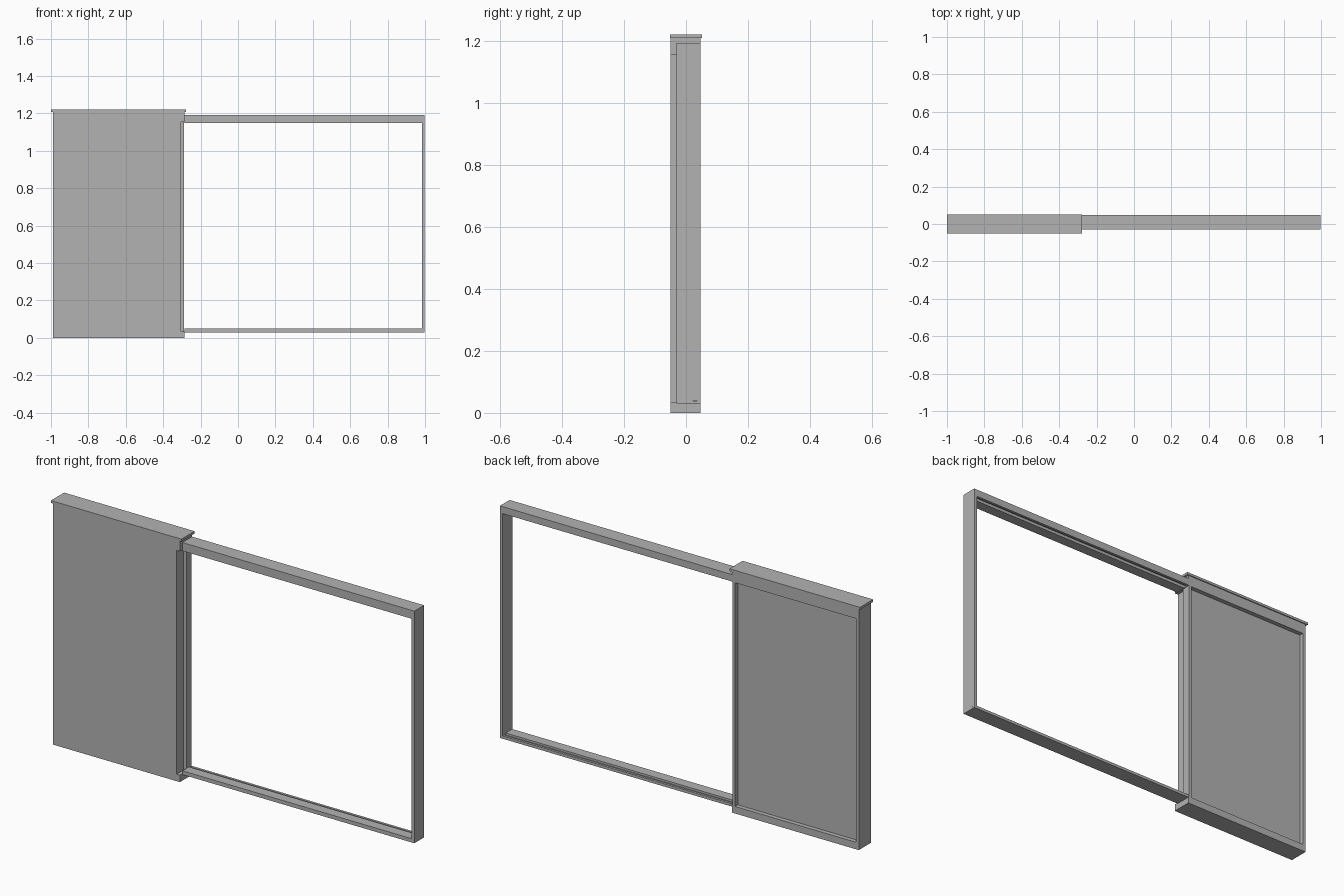
import bpy
import bmesh

cube = bpy.data.objects.get("Cube")
if cube:
    bpy.data.objects.remove(cube, do_unlink=True)

grey = bpy.data.materials.new("plain_grey")
grey.use_nodes = True
colour = (0.45, 0.45, 0.45, 1)
grey.diffuse_color = colour
grey.node_tree.nodes["Principled BSDF"].inputs["Base Color"].default_value = colour


def extrude_x(name, x0, x1, profile):
    """Extrude a closed (y, z) profile along x."""
    bm = bmesh.new()
    face = bm.faces.new([bm.verts.new((x0, y, z)) for y, z in profile])
    ext = bmesh.ops.extrude_face_region(bm, geom=[face])
    moved = [v for v in ext["geom"] if isinstance(v, bmesh.types.BMVert)]
    bmesh.ops.translate(bm, verts=moved, vec=(x1 - x0, 0, 0))
    bmesh.ops.recalc_face_normals(bm, faces=bm.faces)
    mesh = bpy.data.meshes.new(name)
    bm.to_mesh(mesh)
    bm.free()
    mesh.materials.append(grey)
    obj = bpy.data.objects.new(name, mesh)
    bpy.context.collection.objects.link(obj)
    return obj


def box(name, x0, x1, y0, y1, z0, z1):
    return extrude_x(name, x0, x1, [(y0, z0), (y1, z0), (y1, z1), (y0, z1)])


LEFT, RIGHT = -0.99, -0.287     # pocket extents
FRONT, BACK = -0.05, 0.047      # pocket depth
RAIL, HEAD = 0.035, 1.155       # inner edges of pocket rails

# Wall pocket: front board with a shallow recess behind it
box("pocket_board", LEFT, -0.305, FRONT, 0.025, RAIL, HEAD)
box("pocket_bottom_rail", LEFT, RIGHT, FRONT, BACK, 0, RAIL)
box("pocket_header", LEFT, RIGHT, FRONT, BACK, HEAD, 1.208)
box("pocket_outer_post", LEFT, LEFT + 0.015, 0.025, BACK, RAIL, HEAD)
box("pocket_inner_post", -0.305, -0.29, 0.005, BACK, RAIL, HEAD)
box("pocket_cap", -1.0, -0.277, -0.052, 0.052, 1.208, 1.22)

# Door opening frame: grooved tracks joined by an end post
F0, F1, FX = -0.03, BACK, 0.998


def track(name, outer, inner, step):
    """Track whose inner side has a groove and a lower back lip."""
    extrude_x(name, RIGHT, FX, [
        (F0, outer), (F1, outer), (F1, inner - step), (0.035, inner - step),
        (0.035, inner - 2 * step), (0.022, inner - 2 * step),
        (0.022, inner), (F0, inner)])


track("frame_bottom_track", 0.03, 0.049, 0.005)
track("frame_top_track", 1.192, 1.15, -0.007)
box("frame_end_post", FX - 0.015, FX, F0, F1, 0.04, 1.17)
